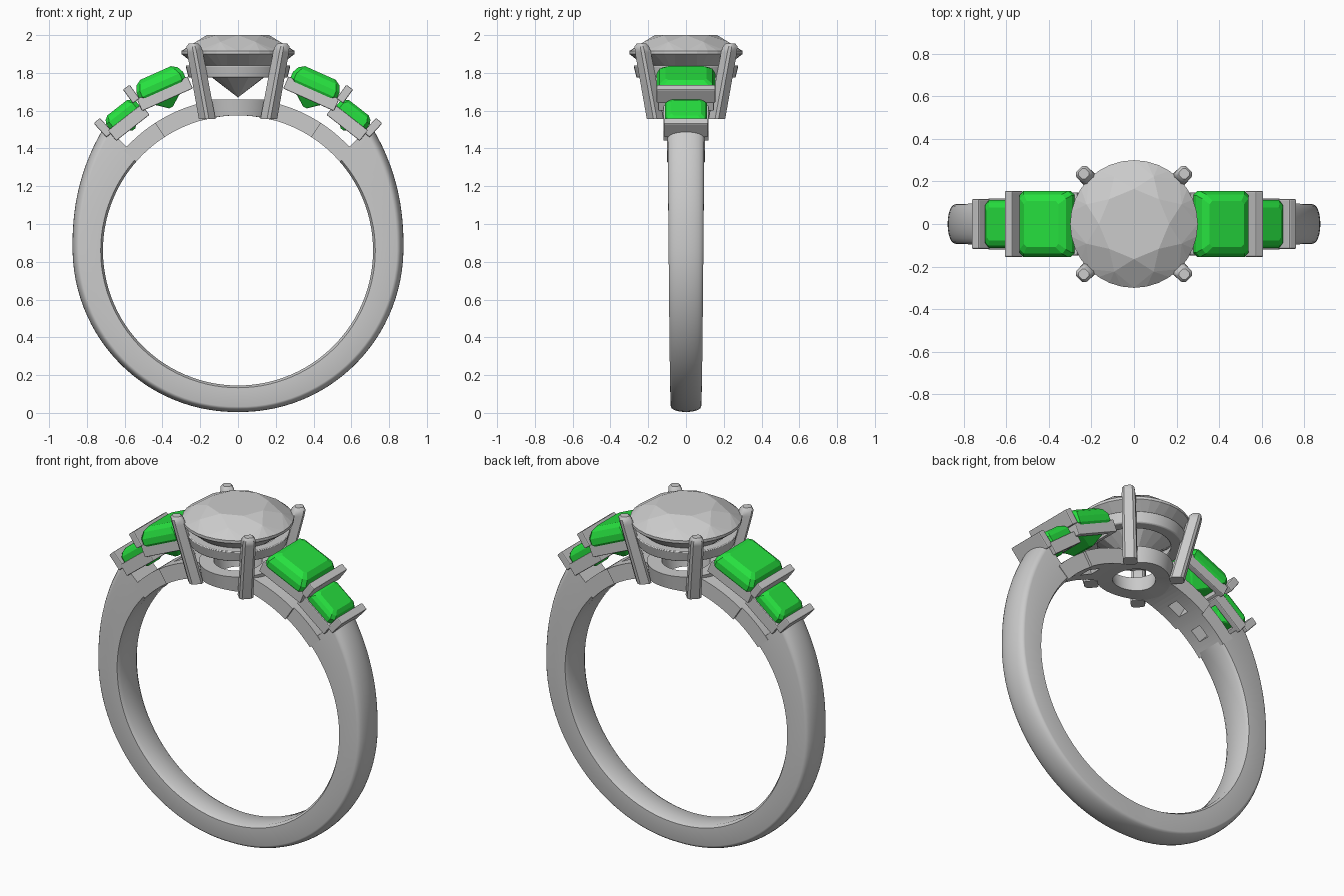
import bpy, bmesh, math
from mathutils import Matrix, Vector

if "Cube" in bpy.data.objects:
    bpy.data.objects.remove(bpy.data.objects["Cube"])

CZ, RI = 0.86, 0.715          # finger hole centre height and radius
green = bpy.data.materials.new("green_gem")
green.diffuse_color = (0.02, 0.75, 0.05, 1)
green.use_nodes = True
green.node_tree.nodes["Principled BSDF"].inputs["Base Color"].default_value = green.diffuse_color


def make(name, bm, mirror="", mat=None, smooth=None, bevel=0):
    bmesh.ops.recalc_face_normals(bm, faces=bm.faces)
    me = bpy.data.meshes.new(name)
    bm.to_mesh(me)
    bm.free()
    ob = bpy.data.objects.new(name, me)
    bpy.context.collection.objects.link(ob)
    if mat:
        me.materials.append(mat)
    if bevel:
        b = ob.modifiers.new("bevel", "BEVEL")
        b.width, b.segments = bevel, 2
    if mirror:
        m = ob.modifiers.new("mirror", "MIRROR")
        m.use_axis = ("x" in mirror, "y" in mirror, False)
    if smooth:
        bpy.ops.object.select_all(action="DESELECT")
        ob.select_set(True)
        bpy.context.view_layer.objects.active = ob
        bpy.ops.object.shade_smooth_by_angle(angle=math.radians(smooth))
    return ob


def loft(bm, loops, caps=True, ring=False):
    """Bridge equal-length point loops; cap the ends or close into a ring."""
    vs = [[bm.verts.new(p) for p in l] for l in loops]
    n = len(vs[0])
    pairs = list(zip(vs, vs[1:])) + ([(vs[-1], vs[0])] if ring else [])
    for a, b in pairs:
        for i in range(n):
            j = (i + 1) % n
            bm.faces.new((a[i], a[j], b[j], b[i]))
    if caps and not ring:
        bm.faces.new(vs[0])
        bm.faces.new(vs[-1])


def circle(r, z, n, off=0.0):
    return [Vector((r * math.cos(2 * math.pi * (i + off) / n),
                    r * math.sin(2 * math.pi * (i + off) / n), z)) for i in range(n)]


def rect(x, y, z):
    return [Vector(p) for p in ((-x, -y, z), (x, -y, z), (x, y, z), (-x, y, z))]


def cut_rect(x, y, z, c):
    return [Vector((a, b, z)) for a, b in ((-x + c, -y), (x - c, -y), (x, -y + c), (x, y - c),
                                           (x - c, y), (-x + c, y), (-x, y - c), (-x, -y + c))]


def frame_at(x, z, tilt):
    return Matrix.Translation((x, 0, z)) @ Matrix.Rotation(math.radians(tilt), 4, "Y")


def lerp(t, keys):
    for (a, p), (b, q) in zip(keys, keys[1:]):
        if t <= b:
            s = (t - a) / (b - a)
            return p + (q - p) * s
    return keys[-1][1]


# Shank: D-shaped section swept up one side, mirrored
bm = bmesh.new()
loops = []
for k in range(41):
    deg = -90 + 133 * k / 40
    a = math.radians(deg)
    R = 0.855 + 0.021 * (deg + 90) / 90 if deg < 0 else 0.876 + 0.079 * (deg / 40) ** 1.6
    w = lerp(deg, [(-90, 0.08), (0, 0.092), (43, 0.097)])
    d = lerp(deg, [(-90, 0.028), (0, 0.035), (43, 0.045)])
    sec = [(RI + 0.012, -w), (R - d, -w)]
    sec += [(R - d + d * math.cos(t), w * math.sin(t))
            for t in [math.radians(-75 + 15 * i) for i in range(11)]]
    sec += [(R - d, w), (RI + 0.012, w), (RI, w - 0.02), (RI, -w + 0.02)]
    loops.append([Vector((r * math.cos(a), y, CZ + r * math.sin(a))) for r, y in sec])
loft(bm, loops, caps=False)
bm.faces.new([v for v in bm.verts[:] if False] or [bm.verts.new(p) for p in loops[-1]])
bmesh.ops.remove_doubles(bm, verts=bm.verts, dist=1e-5)
make("shank", bm, "x", smooth=32)


# Gallery rails: arc blocks with a square window each
def sector(bm, a0, a1, y0, y1, r1):
    loops = []
    for k in range(6):
        a = math.radians(a0 + (a1 - a0) * k / 5)
        loops.append([Vector((r * math.cos(a), y, CZ + r * math.sin(a)))
                      for r, y in ((RI, y0), (r1, y0), (r1, y1), (RI, y1))])
    loft(bm, loops)


for name, a0, a1, w0, w1, hw in (("outer_gallery_rail", 41, 57, 47, 53, 0.1),
                                 ("inner_gallery_rail", 57, 78, 61, 68, 0.115)):
    bm = bmesh.new()
    sector(bm, a0, w0, -hw, hw, 0.805)
    sector(bm, w1, a1, -hw, hw, 0.805)
    sector(bm, w0, w1, -hw, -0.035, 0.805)
    sector(bm, w0, w1, 0.035, hw, 0.805)
    make(name, bm, "x")

# Side stones with their collars: x, z, tilt, half length, half width, crown, pavilion
for name, x, z, tilt, L, W, h, p in (("large_side", 0.41, 1.74, 24, 0.135, 0.155, 0.065, 0.135),
                                     ("small_side", 0.612, 1.58, 38, 0.1, 0.112, 0.045, 0.1)):
    M = frame_at(x, z, tilt)
    bm = bmesh.new()
    loft(bm, [cut_rect(L * 0.08, W * 0.45, -p, 0.004), cut_rect(L * 0.6, W * 0.75, -p * 0.6, 0.012),
              cut_rect(L, W, -0.022, 0.02), cut_rect(L, W, 0.012, 0.02),
              cut_rect(L * 0.88, W * 0.9, h * 0.7, 0.02), cut_rect(L * 0.66, W * 0.7, h, 0.015)])
    bm.transform(M)
    make(name + "_stone", bm, "x", green)
    bm = bmesh.new()
    X, Y = L + 0.012, W - 0.008 if L > 0.12 else W + 0.008
    loft(bm, [rect(X, Y, -0.09), rect(X, Y, -0.02),
              rect(X - 0.035, Y - 0.035, -0.02), rect(X - 0.035, Y - 0.035, -0.09)], ring=True)
    bm.transform(M)
    make(name + "_collar", bm, "x", bevel=0.005)

# Cross bars holding the side stones
for name, x, z, tilt, hy, hz in (("middle_bar", 0.565, 1.688, 36, 0.155, 0.045),
                                 ("outer_bar", 0.714, 1.51, 42, 0.117, 0.05)):
    bm = bmesh.new()
    loft(bm, [rect(0.022, hy, -hz), rect(0.022, hy, hz)])
    bm.transform(frame_at(x, z, tilt))
    make(name, bm, "x", bevel=0.006)

# Centre stone: faceted round cut from a convex hull
bm = bmesh.new()
for r, z, n, off in ((0.165, 2.0, 8, 0), (0.242, 1.964, 8, 0.5), (0.3, 1.916, 32, 0),
                     (0.3, 1.9, 32, 0), (0.155, 1.783, 8, 0.5)):
    for pnt in circle(r, z, n, off):
        bm.verts.new(pnt)
bm.verts.new((0, 0, 1.67))
bmesh.ops.convex_hull(bm, input=bm.verts)
bmesh.ops.dissolve_limit(bm, angle_limit=0.01, verts=bm.verts, edges=bm.edges)
make("centre_stone", bm)

# Upper basket ring
bm = bmesh.new()
loft(bm, [circle(0.262, 1.775, 48), circle(0.278, 1.84, 48),
          circle(0.222, 1.84, 48), circle(0.195, 1.775, 48)], ring=True)
make("upper_basket_ring", bm, smooth=30, bevel=0.006)

# Lower basket ring, underside following the finger hole
bm = bmesh.new()
under = lambda r: [Vector((v.x, v.y, CZ + math.sqrt(RI ** 2 - v.x ** 2))) for v in circle(r, 0, 48)]
loft(bm, [under(0.195), circle(0.21, 1.66, 48), circle(0.13, 1.66, 48), under(0.115)], ring=True)
make("lower_basket_ring", bm, smooth=30)

# Four prongs, square section turned to the diagonal
bm = bmesh.new()
turn = Matrix.Rotation(math.radians(45), 4, "Z")
loops = []
for c, z, s in ((0.163, 1.555, 0.038), (0.228, 1.91, 0.036), (0.234, 1.94, 0.033), (0.236, 1.955, 0.022)):
    loops.append([turn @ v + Vector((c, c, 0)) for v in cut_rect(s, s, z, s * 0.35)])
loft(bm, loops)
make("prong", bm, "xy", smooth=40)
